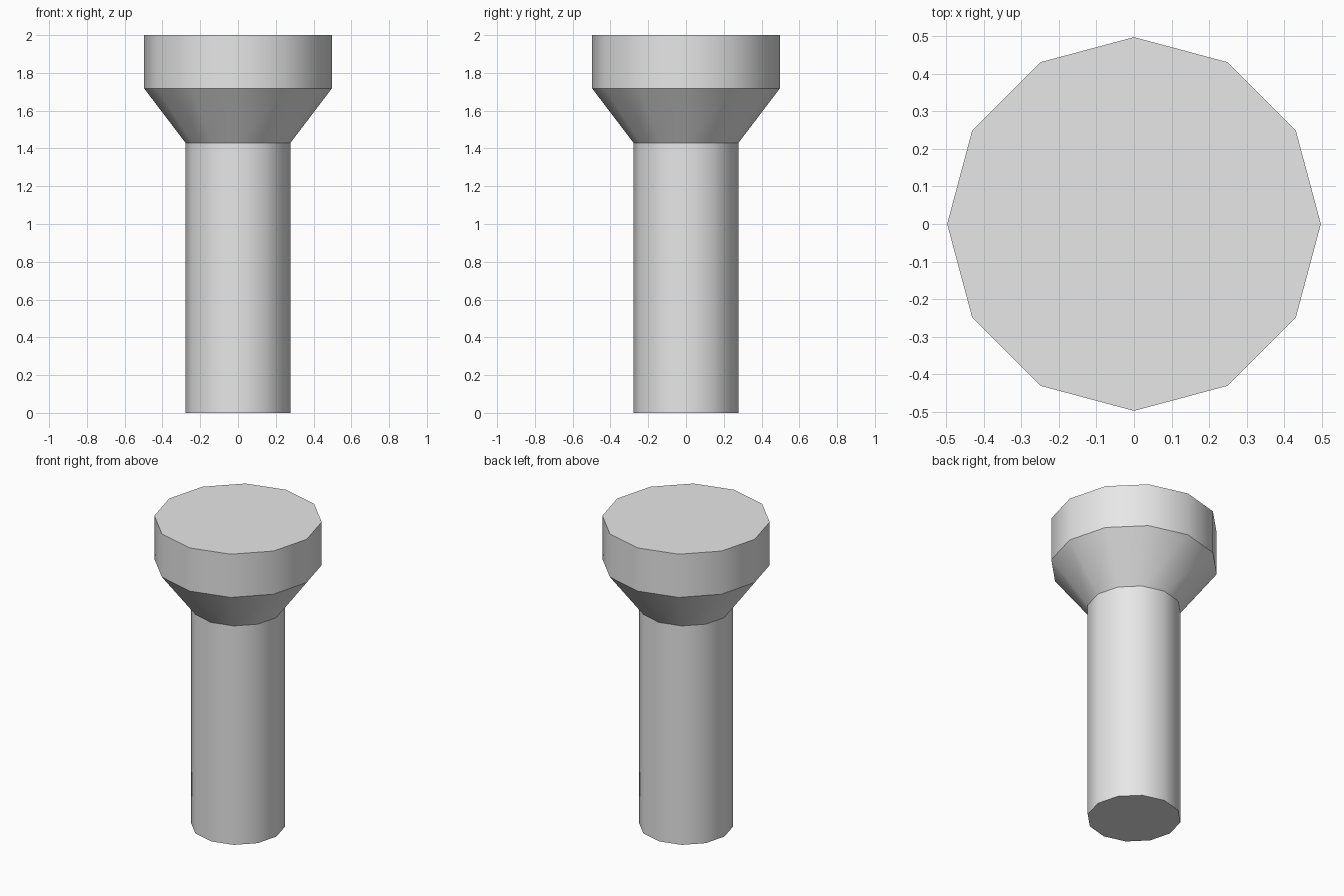
import bpy
import bmesh
import math

SIDES = 12

cube = bpy.data.objects.get("Cube")
if cube:
    bpy.data.objects.remove(cube, do_unlink=True)

# Plain light grey material
grey = bpy.data.materials.new("light_grey")
grey.use_nodes = True
grey.diffuse_color = (0.8, 0.8, 0.8, 1)
grey.node_tree.nodes["Principled BSDF"].inputs["Base Color"].default_value = (0.8, 0.8, 0.8, 1)


def lathe(name, profile):
    """Stack twelve-sided rings from (radius, height) pairs and cap both ends."""
    bm = bmesh.new()
    rings = []
    for radius, z in profile:
        angles = [math.tau * i / SIDES for i in range(SIDES)]
        rings.append([bm.verts.new((radius * math.cos(a), radius * math.sin(a), z)) for a in angles])
    for low, high in zip(rings, rings[1:]):
        for i in range(SIDES):
            j = (i + 1) % SIDES
            bm.faces.new((low[i], low[j], high[j], high[i]))
    bm.faces.new(rings[0][::-1])
    bm.faces.new(rings[-1])
    mesh = bpy.data.meshes.new(name)
    bm.to_mesh(mesh)
    bm.free()
    mesh.materials.append(grey)
    obj = bpy.data.objects.new(name, mesh)
    bpy.context.collection.objects.link(obj)
    # Smooth round the sides, sharp at the shoulders and caps
    bpy.ops.object.select_all(action="DESELECT")
    obj.select_set(True)
    bpy.context.view_layer.objects.active = obj
    bpy.ops.object.shade_smooth_by_angle(angle=math.radians(33))
    return obj


# Straight shaft, flared neck and wide flat head in one solid
lathe("countersunk_pin", [(0.278, 0), (0.278, 1.43), (0.497, 1.718), (0.497, 2)])
